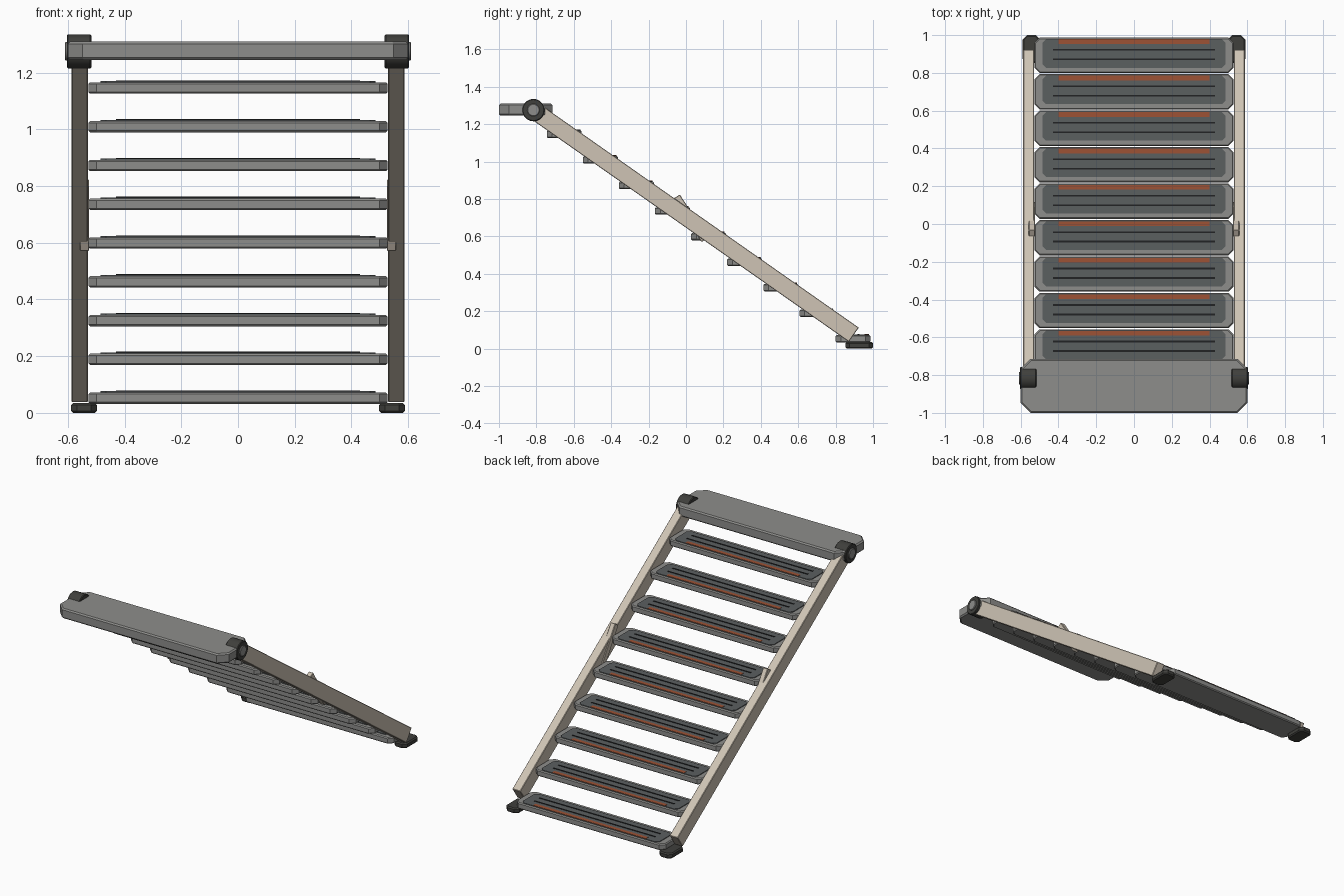
import bpy
import bmesh
import math
from mathutils import Vector, Matrix

cube = bpy.data.objects.get("Cube")
if cube:
    bpy.data.objects.remove(cube, do_unlink=True)


def material(name, rgb):
    m = bpy.data.materials.new(name)
    m.use_nodes = True
    m.diffuse_color = (*rgb, 1)
    bsdf = next(n for n in m.node_tree.nodes if n.type == 'BSDF_PRINCIPLED')
    bsdf.inputs["Base Color"].default_value = (*rgb, 1)
    return m


GREY = material("grey metal", (0.27, 0.27, 0.26))
BEIGE = material("beige rail", (0.62, 0.55, 0.46))
SLATE = material("slate tread pad", (0.105, 0.115, 0.118))
RUST = material("rust strip", (0.34, 0.085, 0.035))
RUBBER = material("dark rubber", (0.05, 0.05, 0.045))
BLACK = material("black grip", (0.015, 0.016, 0.017))


def finish(name, bm, mat, bevel=0):
    bmesh.ops.recalc_face_normals(bm, faces=bm.faces)
    mesh = bpy.data.meshes.new(name)
    bm.to_mesh(mesh)
    bm.free()
    mesh.materials.append(mat)
    ob = bpy.data.objects.new(name, mesh)
    bpy.context.collection.objects.link(ob)
    if bevel:
        mod = ob.modifiers.new("edge_bevel", 'BEVEL')
        mod.width = bevel
        mod.segments = 1
        mod.limit_method = 'ANGLE'
        mod.angle_limit = math.radians(60)
    return ob


def plate(name, centre, size, mat, cut=0, bevel=0):
    """Flat slab with clipped corners in plan."""
    hx, hy, hz = (s / 2 for s in size)
    bm = bmesh.new()
    points = []
    for sx, sy in ((1, 1), (-1, 1), (-1, -1), (1, -1)):
        if cut:
            pair = [(sx * hx, sy * (hy - cut)), (sx * (hx - cut), sy * hy)]
            points += pair if sx * sy > 0 else pair[::-1]
        else:
            points.append((sx * hx, sy * hy))
    face = bm.faces.new([bm.verts.new((x, y, -hz)) for x, y in points])
    new = bmesh.ops.extrude_face_region(bm, geom=[face])["geom"]
    top = [v for v in new if isinstance(v, bmesh.types.BMVert)]
    bmesh.ops.translate(bm, verts=top, vec=(0, 0, size[2]))
    ob = finish(name, bm, mat, bevel)
    ob.location = centre
    return ob


def bar(name, x, start, end, width, depth, mat, bevel=0):
    """Box running between two (y, z) points at a given x."""
    a, b = Vector((x, *start)), Vector((x, *end))
    ob = plate(name, (a + b) / 2, (width, (b - a).length, depth), mat, bevel=bevel)
    ob.rotation_euler.x = math.atan2(b.z - a.z, b.y - a.y)
    return ob


def drum(name, x, y, z, radius, length, mat, bevel):
    bm = bmesh.new()
    bmesh.ops.create_cone(bm, cap_ends=True, segments=20, radius1=radius,
                          radius2=radius, depth=length,
                          matrix=Matrix.Rotation(math.pi / 2, 4, 'Y'))
    ob = finish(name, bm, mat, bevel)
    ob.location = (x, y, z)
    bpy.ops.object.select_all(action='DESELECT')
    ob.select_set(True)
    bpy.context.view_layer.objects.active = ob
    bpy.ops.object.shade_smooth_by_angle(angle=math.radians(30))
    return ob


HINGE = (-0.816, 1.275)

# Treads with pad, rust strip and two grip bars
for i in range(9):
    y, z = 0.893 - 0.193 * i, 0.052 + 0.1367 * i
    n = i + 1
    plate(f"tread_{n}", (0, y, z), (1.055, 0.187, 0.04), GREY, 0.028, 0.006)
    plate(f"tread_pad_{n}", (0, y + 0.01, z + 0.02), (0.97, 0.152, 0.009), SLATE, 0.02)
    plate(f"nosing_strip_{n}", (0, y + 0.073, z + 0.022), (0.8, 0.025, 0.009), RUST)
    for k, dy in enumerate((0.029, -0.021)):
        plate(f"grip_bar_{n}_{k + 1}", (0, y + dy, z + 0.0225), (0.86, 0.009, 0.009), BLACK)

# Upper platform
plate("platform", (0, -0.857, 1.277), (1.2, 0.285, 0.064), GREY, 0.052, 0.008)

# Parts on both sides
for side, s in (("left", 1), ("right", -1)):
    bar(f"{side}_rail", s * 0.558, (0.897, 0.074), HINGE, 0.057, 0.093, BEIGE, 0.003)
    bar(f"{side}_brace", s * 0.541, (0.1, 0.58), (-0.05, 0.813), 0.033, 0.04, BEIGE, 0.003)
    drum(f"{side}_hinge", s * 0.56, *HINGE, 0.06, 0.086, RUBBER, 0.004)
    drum(f"{side}_hinge_cap", s * 0.58, *HINGE, 0.033, 0.06, GREY, 0.003)
    plate(f"{side}_foot", (s * 0.543, 0.926, 0.017), (0.092, 0.148, 0.034), RUBBER, 0.022, 0.007)
